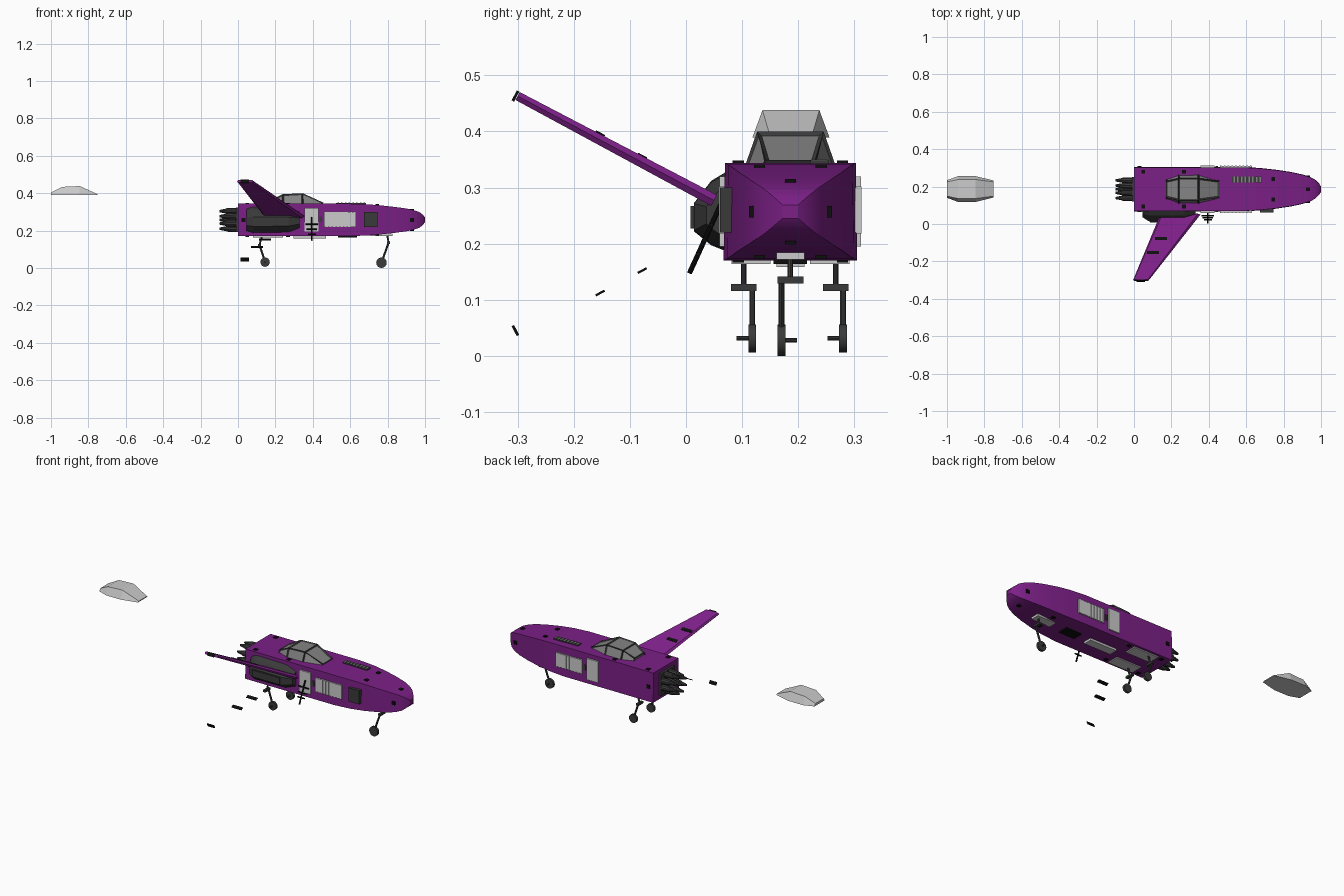
import bpy, bmesh, math
from mathutils import Vector, Euler

cube = bpy.data.objects.get("Cube")
if cube:
    bpy.data.objects.remove(cube)


def material(name, r, g, b):
    m = bpy.data.materials.new(name)
    m.use_nodes = True
    m.diffuse_color = (r, g, b, 1)
    m.node_tree.nodes["Principled BSDF"].inputs["Base Color"].default_value = (r, g, b, 1)
    return m


purple = material("purple_paint", .2, .014, .24)
dark = material("dark_grey_metal", .042, .042, .042)
black = material("black", .004, .004, .004)
light = material("light_grey_panel", .6, .6, .6)
grey = material("cockpit_grey", .23, .23, .23)

CY, CZ = .186, .257          # hull axis
SLOPE = math.radians(-28)    # wing tilt


def finish(name, bm, mat, smooth=False):
    bmesh.ops.recalc_face_normals(bm, faces=bm.faces)
    mesh = bpy.data.meshes.new(name)
    bm.to_mesh(mesh)
    bm.free()
    mesh.materials.append(mat)
    ob = bpy.data.objects.new(name, mesh)
    bpy.context.collection.objects.link(ob)
    if smooth:
        bpy.ops.object.select_all(action='DESELECT')
        ob.select_set(True)
        bpy.context.view_layer.objects.active = ob
        bpy.ops.object.shade_smooth_by_angle(angle=math.radians(32))
    return ob


def loft(name, rings, mat, smooth=False):
    bm = bmesh.new()
    rows = [[bm.verts.new(p) for p in ring] for ring in rings]
    n = len(rows[0])
    for a, b in zip(rows, rows[1:]):
        for i in range(n):
            bm.faces.new((a[i], a[(i + 1) % n], b[(i + 1) % n], b[i]))
    bm.faces.new(rows[0])
    bm.faces.new(rows[-1])
    return finish(name, bm, mat, smooth)


def box(name, centre, size, mat, tilt=0):
    bm = bmesh.new()
    bmesh.ops.create_cube(bm, size=1)
    for v in bm.verts:
        v.co = Vector(a * b for a, b in zip(v.co, size))
    ob = finish(name, bm, mat)
    ob.location = centre
    ob.rotation_euler = Euler((tilt, 0, 0))
    return ob


def rod(name, start, end, r1, mat, r2=None, sides=10):
    a, b = Vector(start), Vector(end)
    bm = bmesh.new()
    bmesh.ops.create_cone(bm, cap_ends=True, segments=sides, radius1=r1,
                          radius2=r1 if r2 is None else r2, depth=(b - a).length)
    ob = finish(name, bm, mat, True)
    ob.location = (a + b) / 2
    ob.rotation_euler = (b - a).to_track_quat('Z', 'Y').to_euler()
    return ob


# Hull: square cross-section with a rounded nose
hull = [(0, .119, .087), (.58, .119, .087), (.68, .113, .084), (.76, .104, .078), (.84, .092, .069),
        (.9, .079, .061), (.94, .066, .052), (.97, .05, .042), (.99, .03, .026), (1, .014, .012)]
loft("hull", [[(x, CY + w, CZ - h), (x, CY + w * .98, CZ + h),
               (x, CY - w * .98, CZ + h), (x, CY - w, CZ - h)] for x, w, h in hull], purple, True)


# Canopy: panes, frame bars and the detached glass
def canopy(name, mat, scale=1.0, origin=(.175, CY, .34)):
    ox, oy, oz = origin
    rings = []
    for x, base, top, height in [(0, .052, .042, .016), (.065, .076, .056, .049),
                                 (.17, .076, .056, .054), (.276, .05, .042, .006)]:
        rings.append([(ox + x * scale, oy + w * scale, oz + z * scale) for w, z in
                      ((base, 0), (top, height), (-top, height), (-base, 0))])
    return loft(name, rings, mat)


canopy("canopy_panes", grey)
frame = canopy("canopy_frame", dark)
wire = frame.modifiers.new("bars", 'WIREFRAME')
wire.thickness = .013
wire.offset = 0
wire.use_even_offset = False
canopy("detached_canopy_glass", light, .905, (-1, CY + .001, .389))

# Rear thrusters: a ring of tapered nozzles around a central one
box("thruster_plate", (-.005, CY, CZ), (.014, .13, .13), dark)
for i in range(9):
    a = math.radians(45 * i + 22.5)
    r = 0 if i == 8 else .051
    y, z = CY + r * math.cos(a), CZ + r * math.sin(a)
    rod("thruster_nozzle", (0, y, z), (-.062, y, z), .018, dark, .016)
    rod("thruster_tip", (-.055, y, z), (-.1, y, z), .015, dark, .006)

# Wing mount pod on the side, with a raised panel
profile = [(.07, .327), (.045, .312), (.014, .272), (.014, .222), (.045, .197), (.07, .187)]
loft("wing_mount", [[(x, .07 + (y - .07) * s, CZ + (z - CZ) * t) for y, z in profile]
                    for x, s, t in ((.045, .6, .85), (.08, 1, 1), (.27, 1, .95), (.33, .6, .62))], dark)
box("wing_mount_panel", (.175, .012, .247), (.18, .008, .04), dark)

# Swept wing
wing = []
for y, z, x0, x1, t in ((.05, .277, .14, .355, .011), (-.3, .463, -.005, .08, .008)):
    ny, nz = -math.sin(SLOPE) * t, math.cos(SLOPE) * t
    edge = (x1 - x0) * .06
    wing.append([(x0, y, z), (x0 + edge, y + ny, z + nz), (x1 - edge, y + ny, z + nz),
                 (x1, y, z), (x1 - edge, y - ny, z - nz), (x0 + edge, y - ny, z - nz)])
loft("wing", wing, purple)

# Small thruster plates of the upper wing and their free-standing lower twins
for side in (1, -1):
    for x, y, dz in ((.145, -.078, .102), (.102, -.153, .142)):
        box("wing_jet", (x, y, .254 + side * dz), (.064, .018, .004), black, side * SLOPE)
    box("wing_tip_jet", (.037, -.304, .254 + side * .209), (.045, .005, .02), black, side * SLOPE)


# Manoeuvring jets on the hull
def jet(x, y, z):
    box("hull_jet", (x, y, z), (.02, .02, .008), black)


for s in (1, -1):
    for x, w, h in ((.05, .093, .087), (.267, .093, .087), (.745, .055, .08)):
        for t in (1, -1):
            jet(x, CY + s * w, CZ + t * h)
    jet(.93, CY, CZ + s * .0545)
    box("side_jet", (.03, CY + s * .119, CZ), (.02, .008, .02), black)
    box("nose_side_jet", (.93, CY + s * .07, CZ), (.02, .008, .02), black)

    # Side panels on both flanks, with shallow ribs on the long one
    box("tall_side_panel", (.393, CY + s * .12, .257), (.075, .012, .125), light)
    box("long_side_panel", (.545, CY + s * .12, .26), (.17, .01, .08), light)
    for i in range(9):
        box("panel_rib", (.465 + i * .02, CY + s * .122, .26), (.008, .01, .084), light)
    box("side_slot", (.443, CY + s * .119, .26), (.012, .008, .03), dark)
box("dark_side_hatch", (.71, .076, .26), (.07, .03, .08), dark)

# Slatted vent on the deck
box("deck_vent", (.605, .238, .345), (.16, .034, .006), dark)
for i in range(8):
    box("vent_slat", (.535 + i * .02, .238, .348), (.008, .03, .004), grey)

# Belly doors
box("belly_door", (.383, CY, .168), (.175, .05, .02), light)
box("belly_dark_hatch", (.585, CY, .169), (.1, .06, .01), black)
box("nose_gear_door", (.765, CY, .178), (.12, .05, .012), light)
for s in (1, -1):
    box("rear_gear_door", (.16, CY + s * .07, .168), (.16, .07, .008), light)


# Landing gear: post, clamp, slanted leg, wheel and axle
def gear(name, top, knee, clamp_z, wheel_x, wheel_y, wheel_z, radius, axle):
    x, y = top
    rod(name + "_post", (x, y, .18), (knee, y, clamp_z), .005, dark)
    box(name + "_clamp", (knee, y, clamp_z), (.016, .046, .012), dark)
    rod(name + "_leg", (knee, wheel_y, clamp_z), (wheel_x, wheel_y, wheel_z), .0055, dark)
    rod(name + "_wheel", (wheel_x, wheel_y - .007, wheel_z),
        (wheel_x, wheel_y + .007, wheel_z), radius, dark, sides=16)
    rod(name + "_axle", (wheel_x, wheel_y, wheel_z), (wheel_x, wheel_y + axle, wheel_z), .004, dark)


gear("nose_gear", (.797, CY), .805, .135, .767, .17, .028, .028, .028)
gear("right_rear_gear", (.13, .103), .115, .122, .145, .118, .031, .025, -.028)
gear("left_rear_gear", (.13, .267), .115, .122, .145, .28, .031, .025, -.028)

# Slanted antenna with crossbars
foot, tip = Vector((.395, .062, .27)), Vector((.395, .006, .147))
rod("antenna_mast", foot, tip, .0045, black)
for f, half in ((.3, .034), (.52, .028), (.72, .022)):
    p = foot.lerp(tip, f)
    rod("antenna_bar", p - Vector((half, 0, 0)), p + Vector((half, 0, 0)), .004, black)
